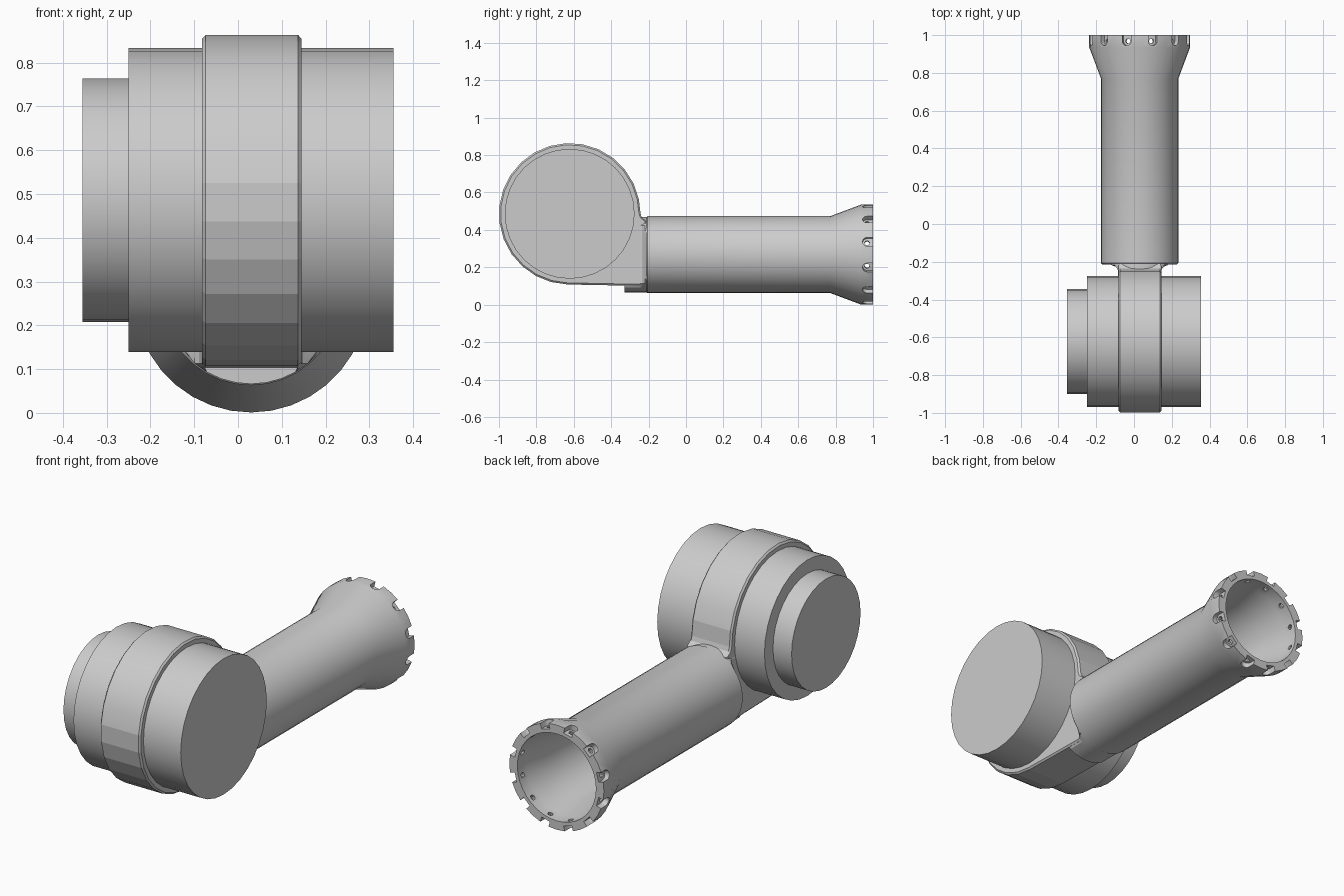
import bpy, bmesh, math
from math import sin, cos, pi, radians

if "Cube" in bpy.data.objects:
    bpy.data.objects.remove(bpy.data.objects["Cube"])

GREY = (0.6, 0.6, 0.6, 1)
mat = bpy.data.materials.new("light grey")
mat.use_nodes = True
mat.diffuse_color = GREY
mat.node_tree.nodes["Principled BSDF"].inputs["Base Color"].default_value = GREY

DRUM_Y, DRUM_Z = -0.622, 0.486      # drum axis, runs along x
TUBE_X, TUBE_Z, TUBE_R = 0.03, 0.268, 0.205   # tube axis, runs along y


def make_object(name, bm):
    bmesh.ops.recalc_face_normals(bm, faces=bm.faces)
    mesh = bpy.data.meshes.new(name)
    bm.to_mesh(mesh)
    bm.free()
    mesh.materials.append(mat)
    obj = bpy.data.objects.new(name, mesh)
    bpy.context.collection.objects.link(obj)
    return obj


def add_loft(bm, rings):
    """Skin a list of equal-sized point rings and cap both ends."""
    loops = [[bm.verts.new(p) for p in ring] for ring in rings]
    n = len(loops[0])
    for a, b in zip(loops, loops[1:]):
        for i in range(n):
            j = (i + 1) % n
            bm.faces.new((a[i], a[j], b[j], b[i]))
    bm.faces.new(loops[0])
    bm.faces.new(loops[-1])


def loft(name, rings):
    bm = bmesh.new()
    add_loft(bm, rings)
    return make_object(name, bm)


def select_only(obj):
    bpy.ops.object.select_all(action='DESELECT')
    obj.select_set(True)
    bpy.context.view_layer.objects.active = obj


def smooth(obj):
    select_only(obj)
    bpy.ops.object.shade_smooth_by_angle(angle=radians(28))


def ring_x(x, r, n=32):
    return [(x, DRUM_Y + r * cos(2 * pi * i / n), DRUM_Z + r * sin(2 * pi * i / n))
            for i in range(n)]


def ring_y(y, r, n=36, half_width=9):
    """Circle around the tube axis, its sides trimmed flat at half_width."""
    return [(TUBE_X + max(-half_width, min(half_width, r * cos(2 * pi * i / n))),
             y, TUBE_Z + r * sin(2 * pi * i / n)) for i in range(n)]


# Motor drum and the smaller end cap
smooth(loft("joint_drum", [ring_x(-0.25, 0.347), ring_x(0.355, 0.347)]))
smooth(loft("drum_end_cap", [ring_x(-0.355, 0.278), ring_x(-0.24, 0.278)]))

# Band round the drum: arc over the front, straight under the neck to the tube
BAND_R = 0.378
outline = [(-0.21, 0.10)]
for i in range(20):
    a = radians(268.5 - 13.5 * i)
    outline.append((DRUM_Y + BAND_R * cos(a), DRUM_Z + BAND_R * sin(a)))
outline += [(-0.243, 0.487), (-0.236, 0.465), (-0.21, 0.445)]


def band_ring(x, s):
    return [(x, DRUM_Y + (y - DRUM_Y) * s, DRUM_Z + (z - DRUM_Z) * s) for y, z in outline]


band = loft("joint_band", [band_ring(-0.082, 0.977), band_ring(-0.074, 1),
                           band_ring(0.137, 1), band_ring(0.145, 0.977)])
smooth(band)
for p in band.data.polygons:        # lower front of the band is faceted
    if p.center.z < 0.53:
        p.use_smooth = False

# Flared neck joining band and tube
neck = [(-0.33, 0.112), (-0.25, 0.114), (-0.235, 0.119), (-0.225, 0.13),
        (-0.218, 0.148), (-0.205, 0.165)]
smooth(loft("neck_fillet", [ring_y(y, TUBE_R - 0.003, 36, w) for y, w in neck]))

# Hollow tube with a flared collar
profile = [(-0.215, 0.197), (-0.207, TUBE_R), (0.77, TUBE_R), (0.935, 0.267),
           (1.0, 0.267), (1.0, 0.222), (0.93, 0.222), (0.79, 0.185), (-0.18, 0.185)]
tube = loft("arm_tube", [ring_y(y, r) for y, r in profile])

# Twelve open bolt pockets and their through holes, cut into the collar
HOLE_Y = 0.968


def cutter(name, shape, r0, r1):
    """Extrude a (tangent, y) shape radially at twelve places round the collar."""
    bm = bmesh.new()
    for k in range(12):
        a = radians(15 + 30 * k)
        add_loft(bm, [[(TUBE_X + r * cos(a) - t * sin(a), y, TUBE_Z + r * sin(a) + t * cos(a))
                       for t, y in shape] for r in (r0, r1)])
    return make_object(name, bm)


slot = [(0.024 * cos(a), HOLE_Y + 0.024 * sin(a))
        for a in (pi + pi * i / 8 for i in range(9))] + [(0.024, 1.02), (-0.024, 1.02)]
hole = [(0.013 * cos(2 * pi * i / 10), HOLE_Y + 0.013 * sin(2 * pi * i / 10)) for i in range(10)]

for tool in (cutter("pocket_cutter", slot, 0.239, 0.3),
             cutter("hole_cutter", hole, 0.19, 0.29)):
    tool.hide_render = True
    mod = tube.modifiers.new("cut", 'BOOLEAN')
    mod.operation = 'DIFFERENCE'
    mod.solver = 'EXACT'
    mod.object = tool
    select_only(tube)
    bpy.ops.object.modifier_apply(modifier=mod.name)
    bpy.data.objects.remove(tool)
smooth(tube)
